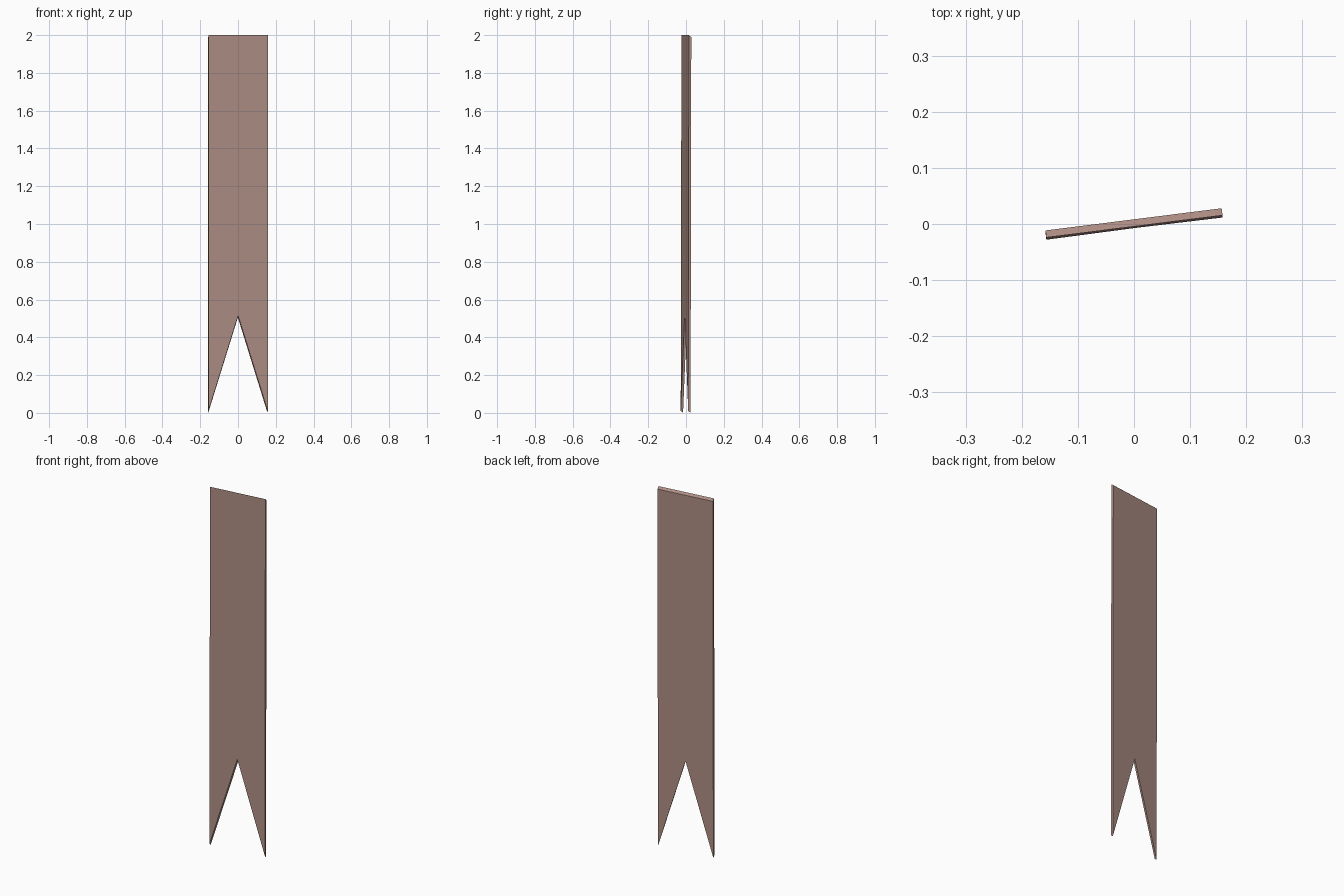
import bpy, bmesh
from mathutils import Vector

if "Cube" in bpy.data.objects:
    bpy.data.objects.remove(bpy.data.objects["Cube"])

HALF = 0.157                            # half width of the strip
YAW = 0.126                             # y gained per unit of x
LEAN = 0.002                            # y gained per unit of z
BACK = Vector((-0.0015, 0.0125, -0.011))  # front-to-back thickness, slanted down

# Swallow-tail outline (x, z), placed on a slightly turned and leaning plane
outline = [(-HALF, 0.011), (0, 0.516), (HALF, 0.011), (HALF, 2.0), (-HALF, 2.0)]

bm = bmesh.new()
verts = [bm.verts.new(Vector((x, YAW * x + LEAN * (z - 1), z)) - Vector((BACK.x / 2, BACK.y / 2, 0)))
         for x, z in outline]
face = bm.faces.new(verts)

# Extrude along the slanted thickness direction
ext = bmesh.ops.extrude_face_region(bm, geom=[face], use_keep_orig=True)
new_verts = [g for g in ext["geom"] if isinstance(g, bmesh.types.BMVert)]
bmesh.ops.translate(bm, verts=new_verts, vec=BACK)
bmesh.ops.recalc_face_normals(bm, faces=bm.faces)

mesh = bpy.data.meshes.new("ribbon_banner")
bm.to_mesh(mesh)
bm.free()
ribbon = bpy.data.objects.new("ribbon_banner", mesh)
bpy.context.collection.objects.link(ribbon)

# Dusty brown cloth
mat = bpy.data.materials.new("brown_cloth")
mat.diffuse_color = (0.42, 0.27, 0.23, 1)
mat.use_nodes = True
mat.node_tree.nodes["Principled BSDF"].inputs["Base Color"].default_value = mat.diffuse_color
mesh.materials.append(mat)
